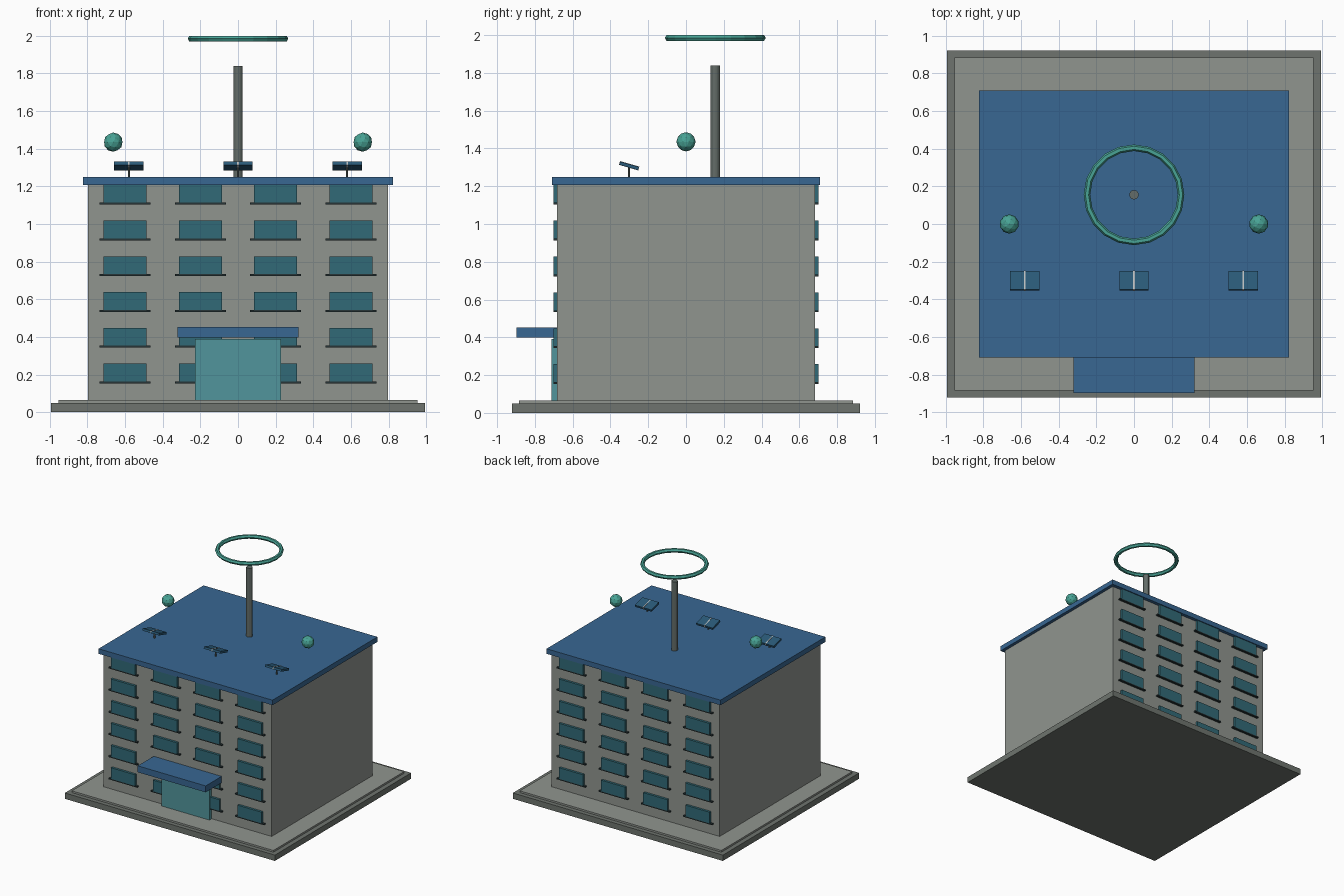
import bpy
from math import radians

if "Cube" in bpy.data.objects:
    bpy.data.objects.remove(bpy.data.objects["Cube"])


def mat(name, rgb):
    m = bpy.data.materials.new(name)
    m.diffuse_color = (*rgb, 1)
    m.use_nodes = True
    m.node_tree.nodes["Principled BSDF"].inputs["Base Color"].default_value = m.diffuse_color
    return m


WALL = mat("wall", (0.28, 0.30, 0.275))
STONE = mat("stone", (0.156, 0.175, 0.156))
BLUE = mat("roof_blue", (0.04, 0.135, 0.288))
GLASS = mat("glass", (0.031, 0.144, 0.184))
DOOR = mat("door_teal", (0.083, 0.30, 0.333))
DARK = mat("sill_dark", (0.02, 0.035, 0.038))
PANEL = mat("panel_blue", (0.023, 0.102, 0.19))
TEAL = mat("accent_teal", (0.065, 0.366, 0.30))
METAL = mat("mast_grey", (0.125, 0.15, 0.138))
LIGHT = mat("strip_light", (0.5, 0.52, 0.52))


def finish(name, material):
    o = bpy.context.object
    o.name = name
    o.data.materials.append(material)
    return o


def box(name, x, y, z, material, tilt=0):
    """Box from (min, max) ranges, tilted about its own x axis."""
    r = (x, y, z)
    bpy.ops.mesh.primitive_cube_add(size=1, location=[(a + b) / 2 for a, b in r],
                                    rotation=(tilt, 0, 0))
    o = finish(name, material)
    o.scale = [b - a for a, b in r]
    return o


def rod(name, radius, x, y, z0, z1, sides, material):
    bpy.ops.mesh.primitive_cylinder_add(vertices=sides, radius=radius, depth=z1 - z0,
                                        location=(x, y, (z0 + z1) / 2))
    return finish(name, material)


# Stepped base, main block and roof slab
box("base_lower", (-0.995, 0.995), (-0.922, 0.922), (0, 0.05), STONE)
box("base_upper", (-0.955, 0.955), (-0.885, 0.885), (0.05, 0.065), WALL)
box("building_body", (-0.797, 0.797), (-0.682, 0.682), (0.065, 1.207), WALL)
box("roof_slab", (-0.824, 0.824), (-0.71, 0.71), (1.207, 1.25), BLUE)

# Windows with sills, front and back
for side, s in (("front", -1), ("back", 1)):
    for row in range(6):
        z = 0.163 + 0.19 * row
        for x in (-0.6, -0.2, 0.2, 0.6):
            box(side + "_window", (x - 0.114, x + 0.114), sorted((s * 0.67, s * 0.702)),
                (z, min(z + 0.095, 1.207)), GLASS)
            box(side + "_sill", (x - 0.136, x + 0.136), sorted((s * 0.67, s * 0.702)),
                (z - 0.01, z), DARK)

# Entrance
box("entrance_door", (-0.228, 0.228), (-0.713, -0.675), (0.065, 0.39), DOOR)
box("entrance_canopy", (-0.322, 0.322), (-0.897, -0.68), (0.398, 0.453), BLUE)

# Mast and floating ring
rod("mast", 0.025, 0, 0.155, 1.25, 1.84, 12, METAL)
bpy.ops.mesh.primitive_torus_add(location=(0, 0.155, 1.985), major_radius=0.25,
                                 minor_radius=0.0173, major_segments=20, minor_segments=6)
finish("halo_ring", TEAL)

# Floating spheres
for x in (-0.663, 0.663):
    bpy.ops.mesh.primitive_ico_sphere_add(subdivisions=2, radius=0.051,
                                          location=(x, 0, 1.435))
    finish("roof_sphere", TEAL)

# Solar panels on posts
for x in (-0.58, 0, 0.58):
    t = radians(-16)
    rod("panel_post", 0.006, x, -0.302, 1.25, 1.305, 6, METAL)
    box("solar_panel", (x - 0.078, x + 0.078), (-0.353, -0.249), (1.299, 1.317), PANEL, t)
    box("panel_strip", (x - 0.004, x + 0.004), (-0.354, -0.248), (1.298, 1.319), LIGHT, t)
